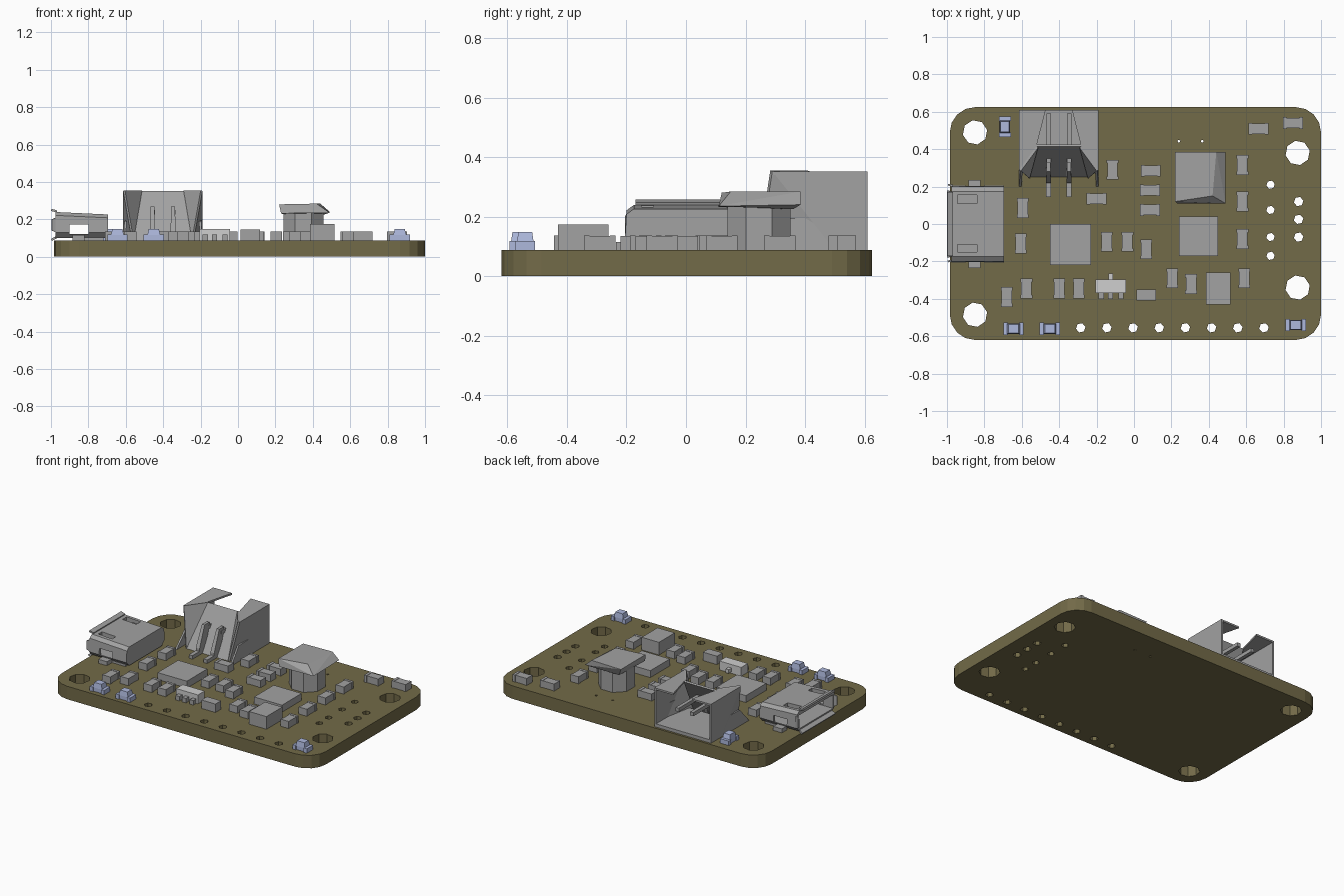
import bpy, bmesh
from math import sin, cos, pi
from mathutils import Vector

if "Cube" in bpy.data.objects:
    bpy.data.objects.remove(bpy.data.objects["Cube"], do_unlink=True)

TOP = 0.088  # upper face of the board


def material(name, rgb):
    m = bpy.data.materials.new(name)
    m.use_nodes = True
    m.diffuse_color = (*rgb, 1)
    m.node_tree.nodes["Principled BSDF"].inputs["Base Color"].default_value = (*rgb, 1)
    return m


OLIVE = material("olive board", (0.17, 0.145, 0.065))
GREY = material("component grey", (0.36, 0.36, 0.36))
BLUE = material("pale blue lamp", (0.42, 0.48, 0.72))
LIGHT = material("light grey", (0.62, 0.62, 0.62))


def finish(name, bm, mat):
    bmesh.ops.recalc_face_normals(bm, faces=bm.faces)
    mesh = bpy.data.meshes.new(name)
    bm.to_mesh(mesh)
    bm.free()
    mesh.materials.append(mat)
    ob = bpy.data.objects.new(name, mesh)
    bpy.context.collection.objects.link(ob)
    return ob


def add_hull(bm, pts):
    verts = [bm.verts.new(p) for p in pts]
    res = bmesh.ops.convex_hull(bm, input=verts)
    bmesh.ops.delete(bm, geom=res["geom_interior"], context="VERTS")


def corners(x0, x1, y0, y1, z0, z1):
    return [(x, y, z) for x in (x0, x1) for y in (y0, y1) for z in (z0, z1)]


def hulls(name, mat, *point_sets):
    bm = bmesh.new()
    for pts in point_sets:
        add_hull(bm, pts)
    bmesh.ops.dissolve_limit(bm, angle_limit=0.01, verts=bm.verts, edges=bm.edges)
    return finish(name, bm, mat)


def panel(name, pts, thick=0.012):
    """Flat sheet with thickness."""
    bm = bmesh.new()
    f = bm.faces.new([bm.verts.new(p) for p in pts])
    f.normal_update()
    shift = f.normal * thick
    ext = bmesh.ops.extrude_face_region(bm, geom=[f], use_keep_orig=True)
    moved = [v for v in ext["geom"] if isinstance(v, bmesh.types.BMVert)]
    bmesh.ops.translate(bm, vec=-shift, verts=moved)
    return finish(name, bm, GREY)


def ring(x, y, r, n, start=0.2):
    return [(x + r * cos(start + 2 * pi * i / n), y + r * sin(start + 2 * pi * i / n)) for i in range(n)]


# Board outline with rounded corners, mounting holes and pin holes
outline = []
for q, (cx, cy) in enumerate([(0.865, 0.49), (-0.85, 0.49), (-0.85, -0.485), (0.865, -0.485)]):
    for k in range(5):
        a = (q + k / 4) * pi / 2
        outline.append((cx + 0.135 * cos(a), cy + 0.135 * sin(a)))
loops = [outline]
for x, y in [(-0.85, 0.49), (-0.85, -0.485), (0.875, 0.38), (0.875, -0.34)]:
    loops.append(ring(x, y, 0.066, 8))
for i in range(8):
    loops.append(ring(-0.285 + 0.14 * i, -0.555, 0.026, 6))
for y in (0.21, 0.075, -0.07, -0.17):
    loops.append(ring(0.73, y, 0.023, 6))
for y in (0.12, 0.025, -0.07):
    loops.append(ring(0.88, y, 0.026, 6))
for x in (0.24, 0.365):
    loops.append(ring(x, 0.443, 0.008, 5))
curve = bpy.data.curves.new("board_outline", "CURVE")
curve.dimensions = "2D"
curve.fill_mode = "BOTH"
curve.extrude = TOP / 2
for loop in loops:
    s = curve.splines.new("POLY")
    s.points.add(len(loop) - 1)
    for p, (x, y) in zip(s.points, loop):
        p.co = (x, y, 0, 1)
    s.use_cyclic_u = True
temp = bpy.data.objects.new("board_outline", curve)
bpy.context.collection.objects.link(temp)
mesh = bpy.data.meshes.new_from_object(temp.evaluated_get(bpy.context.evaluated_depsgraph_get()))
bpy.data.objects.remove(temp)
bm = bmesh.new()
bm.from_mesh(mesh)
bmesh.ops.remove_doubles(bm, verts=bm.verts, dist=0.0001)
bmesh.ops.translate(bm, vec=Vector((0, 0, TOP / 2)), verts=bm.verts)
for f in bm.faces:
    f.smooth = False
finish("circuit_board", bm, OLIVE)


# Square chips
def chip(name, x, y, w, d, top):
    hulls(name, GREY, corners(x - w / 2, x + w / 2, y - d / 2, y + d / 2, TOP, top))


chip("main_chip", -0.34, -0.11, 0.22, 0.22, 0.135)
chip("second_chip", 0.345, -0.065, 0.21, 0.21, 0.135)
chip("tall_chip", 0.45, -0.345, 0.13, 0.17, 0.174)
chip("tall_resistor", 0.065, -0.38, 0.105, 0.06, 0.145)


# Small parts: a waisted body between two end caps
def small_part(name, x, y, along_x):
    def block(a0, a1, b, top):
        if along_x:
            return corners(x + a0, x + a1, y - b, y + b, TOP, top)
        return corners(x - b, x + b, y + a0, y + a1, TOP, top)
    hulls(name, GREY, block(-0.053, -0.035, 0.031, 0.136), block(-0.035, 0.035, 0.028, 0.134),
          block(0.035, 0.053, 0.031, 0.136))


upright = [(-0.115, 0.29), (-0.595, 0.085), (-0.605, -0.105), (-0.145, -0.095), (-0.035, -0.095),
           (0.065, -0.135), (0.205, -0.29), (0.305, -0.32), (0.59, -0.29), (0.58, -0.08),
           (0.58, 0.12), (0.58, 0.315), (-0.575, -0.345), (-0.4, -0.345), (-0.295, -0.345), (-0.68, -0.39)]
sideways = [(-0.2, 0.135), (0.09, 0.285), (0.085, 0.18), (0.085, 0.075), (0.665, 0.51), (0.85, 0.54)]
for i, (x, y) in enumerate(upright):
    small_part(f"upright_part_{i}", x, y, False)
for i, (x, y) in enumerate(sideways):
    small_part(f"sideways_part_{i}", x, y, True)

# Lamps: low base with end pads and a tapered lens
for i, (x, y, along) in enumerate([(-0.69, 0.52, 0), (-0.645, -0.56, 1), (-0.45, -0.56, 1), (0.865, -0.54, 1)]):
    def box(a, b, z0, z1, off=0):
        if along:
            return corners(x + off - a, x + off + a, y - b, y + b, z0, z1)
        return corners(x - b, x + b, y + off - a, y + off + a, z0, z1)
    hulls(f"lamp_{i}", BLUE, box(0.04, 0.025, TOP, 0.112),
          box(0.012, 0.033, TOP, 0.118, -0.042), box(0.012, 0.033, TOP, 0.118, 0.042),
          box(0.035, 0.028, 0.112, 0.115) + box(0.027, 0.023, 0.146, 0.148))

# Slide switch
hulls("switch_body", LIGHT, corners(-0.207, -0.043, -0.368, -0.297, TOP, 0.148))
hulls("switch_feet", GREY, *[corners(x - 0.014, x + 0.014, -0.4, -0.365, TOP, 0.118) for x in (-0.175, -0.125, -0.07)])
hulls("switch_knob", LIGHT, corners(-0.135, -0.113, -0.3, -0.264, 0.1, 0.125))

# Coil with an octagonal core and a lopsided cap
bm = bmesh.new()
add_hull(bm, [(x, y, z) for z in (TOP, 0.235) for x, y in ring(0.35, 0.245, 0.115, 8, pi / 8)])
finish("coil_core", bm, GREY)
hulls("coil_cap", GREY, [(0.22, 0.385, 0.28), (0.44, 0.385, 0.284), (0.22, 0.12, 0.28), (0.42, 0.15, 0.284),
                         (0.49, 0.11, 0.235), (0.49, 0.385, 0.24), (0.23, 0.11, 0.232),
                         (0.25, 0.36, 0.225), (0.46, 0.36, 0.225)])

# Data socket: sheet shell with an open mouth, side windows and top slots
shell = hulls("data_socket", GREY,
              [(x, y, z) for x, t in ((-0.975, 0.239), (-0.695, 0.226))
               for y, z in ((-0.205, 0.13), (-0.175, 0.1), (0.175, 0.1), (0.205, 0.13),
                            (0.2, t - 0.018), (0.175, t), (-0.175, t), (-0.2, t - 0.018))])
cuts = [corners(-1.1, -0.72, -0.185, 0.185, 0.118, 0.21), corners(-0.9, -0.8, -0.3, 0.3, 0.122, 0.172),
        corners(-0.945, -0.84, 0.11, 0.155, 0.2, 0.3), corners(-0.945, -0.84, -0.15, -0.11, 0.2, 0.3)]
cutters = []
for i, c in enumerate(cuts):
    cutter = hulls(f"socket_cutter_{i}", GREY, c)
    cutter.hide_render = True
    mod = shell.modifiers.new("cut", "BOOLEAN")
    mod.operation = "DIFFERENCE"
    mod.solver = "EXACT"
    mod.object = cutter
    cutters.append(cutter)
cut_mesh = bpy.data.meshes.new_from_object(shell.evaluated_get(bpy.context.evaluated_depsgraph_get()))
shell.modifiers.clear()
shell.data = cut_mesh
for c in cutters:
    bpy.data.objects.remove(c)
for s, side in ((1, "left"), (-1, "right")):
    hulls(f"socket_tab_{side}", GREY, corners(-0.885, -0.82, s * 0.18, s * 0.235, TOP, 0.115))
hulls("socket_foot", GREY, corners(-0.84, -0.72, -0.18, 0.18, TOP, 0.102))
# Flared lips around the mouth
panel("socket_lower_lip", [(-0.97, -0.17, 0.112), (-0.97, 0.17, 0.112), (-1, 0.18, 0.095), (-1, -0.18, 0.095)])
panel("socket_upper_lip", [(-0.97, -0.17, 0.236), (-1, -0.17, 0.245), (-1, 0.17, 0.245), (-0.97, 0.17, 0.236)])
for s, side in ((1, "left"), (-1, "right")):
    panel(f"socket_lip_{side}", [(-0.97, s * 0.2, 0.13), (-0.97, s * 0.2, 0.21),
                                 (-0.995, s * 0.205, 0.2), (-0.995, s * 0.205, 0.14)], 0.01)

# Battery socket: mirrored sheets around its centre line, open at the back
MID = -0.402
for s, side in ((1, "left"), (-1, "right")):
    def sheet(name, pts):
        panel(f"battery_socket_{name}_{side}", [(MID + s * x, y, z) for x, y, z in pts][::s])
    sheet("top", [(0.212, 0.61, 0.352), (0.07, 0.61, 0.352), (0.12, 0.415, 0.352), (0.212, 0.29, 0.352)])
    sheet("side", [(0.212, 0.61, TOP), (0.212, 0.61, 0.352), (0.212, 0.29, 0.352), (0.212, 0.5, TOP)])
    sheet("corner", [(0.165, 0.25, TOP), (0.12, 0.415, 0.352), (0.212, 0.29, 0.352)])
    sheet("flank", [(0.212, 0.5, TOP), (0.212, 0.29, 0.352), (0.165, 0.25, TOP)])
    sheet("wing", [(0.212, 0.2, TOP), (0.212, 0.52, TOP), (0.212, 0.48, 0.2), (0.205, 0.29, 0.19)])
    # Contact pin with its solder leg
    x = MID + s * 0.055
    hulls(f"battery_pin_{side}", GREY, corners(x - 0.014, x + 0.014, 0.145, 0.28, TOP, 0.112),
          corners(x - 0.014, x + 0.014, 0.22, 0.28, 0.1, 0.13) + corners(x - 0.01, x + 0.01, 0.28, 0.33, 0.24, 0.268),
          corners(x - 0.012, x + 0.012, 0.3, 0.59, 0.225, 0.25))
panel("battery_socket_front", [(MID - 0.165, 0.25, TOP), (MID + 0.165, 0.25, TOP),
                               (MID + 0.12, 0.415, 0.352), (MID - 0.12, 0.415, 0.352)])
hulls("battery_socket_floor", GREY, corners(MID - 0.2, MID + 0.2, 0.3, 0.61, TOP, 0.11))
